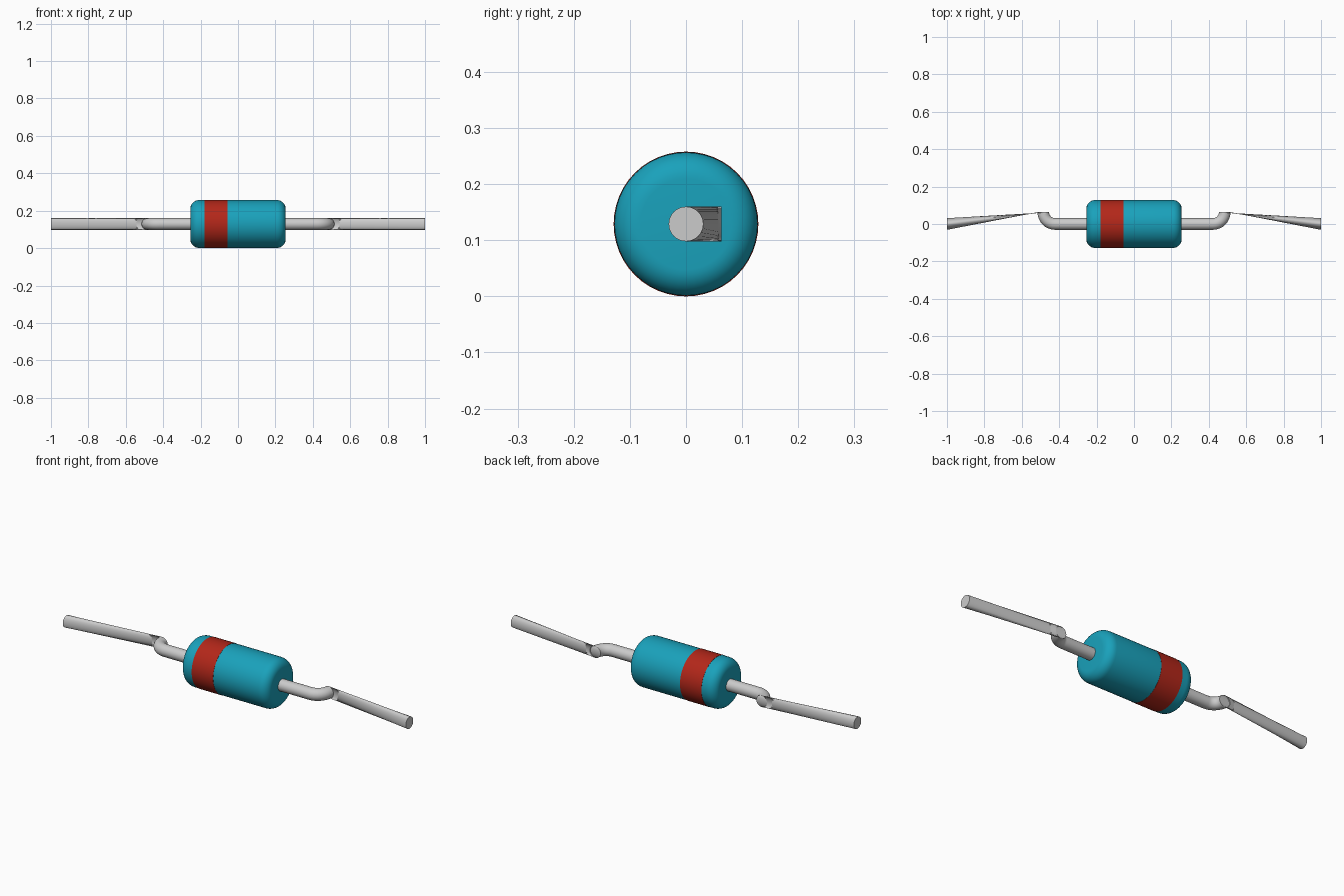
import bpy, bmesh, math
from mathutils import Vector

if "Cube" in bpy.data.objects:
    bpy.data.objects.remove(bpy.data.objects["Cube"])

CZ = 0.129          # height of the axis
SEG = 48            # sides of the body


def material(name, color):
    m = bpy.data.materials.new(name)
    m.diffuse_color = color
    m.use_nodes = True
    m.node_tree.nodes["Principled BSDF"].inputs["Base Color"].default_value = m.diffuse_color
    return m


def skin(name, rings, mat=None, caps=True, angle=35):
    """Join a list of closed point rings into one tube."""
    bm = bmesh.new()
    vr = [[bm.verts.new(p) for p in r] for r in rings]
    for a, b in zip(vr, vr[1:]):
        for i in range(len(a)):
            j = (i + 1) % len(a)
            bm.faces.new((a[i], a[j], b[j], b[i]))
    if caps:
        bm.faces.new(vr[0])
        bm.faces.new(vr[-1])
    bmesh.ops.recalc_face_normals(bm, faces=bm.faces)
    me = bpy.data.meshes.new(name)
    bm.to_mesh(me)
    bm.free()
    ob = bpy.data.objects.new(name, me)
    bpy.context.collection.objects.link(ob)
    if mat:
        me.materials.append(mat)
    bpy.ops.object.select_all(action='DESELECT')
    ob.select_set(True)
    bpy.context.view_layer.objects.active = ob
    bpy.ops.object.shade_smooth_by_angle(angle=math.radians(angle))
    return ob


def ring(x, y, r, turn=0.0, n=SEG):
    """Circle facing along x, swung towards +y by the turn angle."""
    out = []
    for i in range(n):
        t = 2 * math.pi * i / n
        u, v = r * math.cos(t), r * math.sin(t)
        out.append(Vector((x - u * math.sin(turn), y + u * math.cos(turn), CZ + v)))
    return out


blue = material("blue_glaze", (0.01, 0.36, 0.50, 1))
red = material("red_band", (0.45, 0.02, 0.01, 1))

# Body: cylinder with rounded ends
R, HALF, F = 0.128, 0.255, 0.047
half = [(HALF - F + F * math.sin(a), R - F + F * math.cos(a))
        for a in (math.radians(90 * k / 8) for k in range(9))]
profile = [(-x, r) for x, r in reversed(half)] + half
skin("body", [ring(x, 0, r) for x, r in profile], blue)

# Polarity band, just proud of the body
skin("band", [ring(x, 0, r) for x, r in
              ((-0.18, 0.12), (-0.18, 0.129), (-0.055, 0.129), (-0.055, 0.12))],
     red, caps=False)

# Wire leads: straight, quarter bend towards the back, flattened run to the tip
WIRE, BEND, START = 0.031, 0.063, 0.422
rings = [ring(0.2, 0, WIRE, n=24)]
for k in range(9):
    a = math.radians(90 * k / 8)
    rings.append(ring(START + BEND * math.sin(a), BEND * (1 - math.cos(a)), WIRE, a, 24))
rings.append(ring(1.0, 0, WIRE, n=24))
for side, name in ((1, "right_lead"), (-1, "left_lead")):
    skin(name, [[Vector((side * p.x, p.y, p.z)) for p in r] for r in rings])
